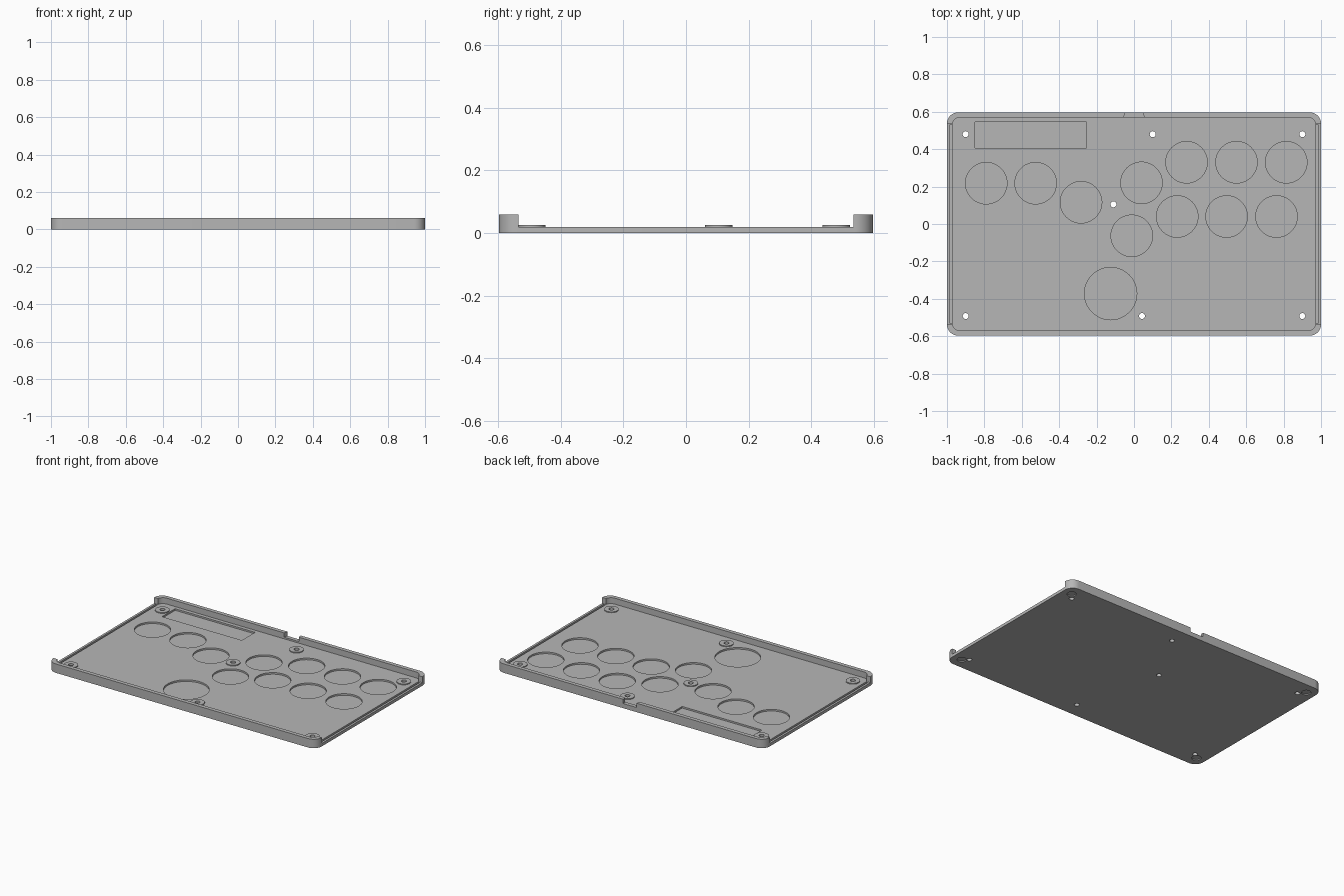
import bpy, bmesh, math

if "Cube" in bpy.data.objects:
    bpy.data.objects.remove(bpy.data.objects["Cube"])

grey = bpy.data.materials.new("plain grey")
grey.use_nodes = True
colour = (0.47, 0.47, 0.47, 1)
grey.diffuse_color = colour
grey.node_tree.nodes["Principled BSDF"].inputs["Base Color"].default_value = colour

HALF_X, HALF_Y = 1.0, 0.597
FLOOR, RIM, WALL = 0.02, 0.06, 0.027


def add_prism(bm, points, z0, z1):
    """Extrude a counter-clockwise outline from z0 to z1."""
    low = [bm.verts.new((x, y, z0)) for x, y in points]
    high = [bm.verts.new((x, y, z1)) for x, y in points]
    bm.faces.new(low[::-1])
    bm.faces.new(high)
    for i in range(len(points)):
        j = (i + 1) % len(points)
        bm.faces.new((low[i], low[j], high[j], high[i]))


def circle(x, y, r, n=48):
    return [(x + r * math.cos(math.tau * i / n), y + r * math.sin(math.tau * i / n))
            for i in range(n)]


def box(x0, x1, y0, y1):
    return [(x0, y0), (x1, y0), (x1, y1), (x0, y1)]


def rounded(hx, hy, r, n=10):
    points = []
    for k, (sx, sy) in enumerate([(1, 1), (-1, 1), (-1, -1), (1, -1)]):
        for i in range(n + 1):
            a = math.pi / 2 * (k + i / n)
            points.append((sx * (hx - r) + r * math.cos(a), sy * (hy - r) + r * math.sin(a)))
    return points


def make(name, outlines, z0, z1):
    bm = bmesh.new()
    for points in outlines:
        add_prism(bm, points, z0, z1)
    mesh = bpy.data.meshes.new(name)
    bm.to_mesh(mesh)
    bm.free()
    mesh.materials.append(grey)
    obj = bpy.data.objects.new(name, mesh)
    bpy.context.collection.objects.link(obj)
    return obj


def cut(obj, outlines, z0, z1):
    cutter = make("cutter", outlines, z0, z1)
    cutter.hide_render = True
    mod = obj.modifiers.new("cut", "BOOLEAN")
    mod.operation, mod.solver, mod.object = "DIFFERENCE", "EXACT", cutter
    bpy.context.view_layer.objects.active = obj
    bpy.ops.object.modifier_apply(modifier=mod.name)
    bpy.data.objects.remove(cutter)


screws = [(-0.9, 0.48), (0.1, 0.48), (0.9, 0.48), (-0.11, 0.105),
          (-0.9, -0.492), (0.043, -0.492), (0.9, -0.492)]
buttons = [(-0.79, 0.218), (-0.526, 0.218), (-0.283, 0.116), (0.04, 0.22),
           (0.281, 0.33), (0.548, 0.33), (0.814, 0.33),
           (-0.012, -0.063), (0.231, 0.04), (0.495, 0.04), (0.762, 0.04)]
screw_holes = [circle(x, y, 0.016, 24) for x, y in screws]

# Floor plate with button pockets, a board pocket and side grooves
floor = make("floor_plate", [rounded(HALF_X, HALF_Y, 0.06)], 0, FLOOR)
pockets = [circle(x, y, 0.111) for x, y in buttons]
pockets.append(circle(-0.125, -0.372, 0.14))
pockets.append(box(-0.85, -0.255, 0.405, 0.545))
pockets += [box(s * 0.978 - 0.007, s * 0.978 + 0.007, -0.533, 0.533) for s in (-1, 1)]
cut(floor, pockets, 0.009, 0.1)

# Round foot recesses underneath, and screw holes right through
cut(floor, [circle(sx * 0.935, sy * 0.522, 0.029, 32) for sx in (-1, 1) for sy in (-1, 1)],
    -0.05, 0.007)
cut(floor, screw_holes, -0.05, 0.1)

# Raised front and back walls that wrap the corners, with a cable notch
walls = make("front_and_back_walls", [rounded(HALF_X, HALF_Y, 0.06)], FLOOR, RIM)
cut(walls, [rounded(HALF_X - WALL, HALF_Y - WALL, 0.045)], 0, 0.1)
cut(walls, [box(-1.1, 1.1, -0.535, 0.535)], 0, 0.1)
cut(walls, [[(-0.064, 0.55), (0.064, 0.55), (0.05, 0.585), (0.05, 0.65),
             (-0.05, 0.65), (-0.05, 0.585)]], 0.031, 0.1)

# Thin screw pads around the holes
pads = make("screw_pads", [circle(x, y, 0.044, 32) for x, y in screws], FLOOR, 0.026)
cut(pads, screw_holes, 0, 0.1)

bpy.ops.object.select_all(action="DESELECT")
for obj in (floor, walls, pads):
    obj.select_set(True)
bpy.context.view_layer.objects.active = floor
bpy.ops.object.shade_smooth_by_angle(angle=math.radians(30))
